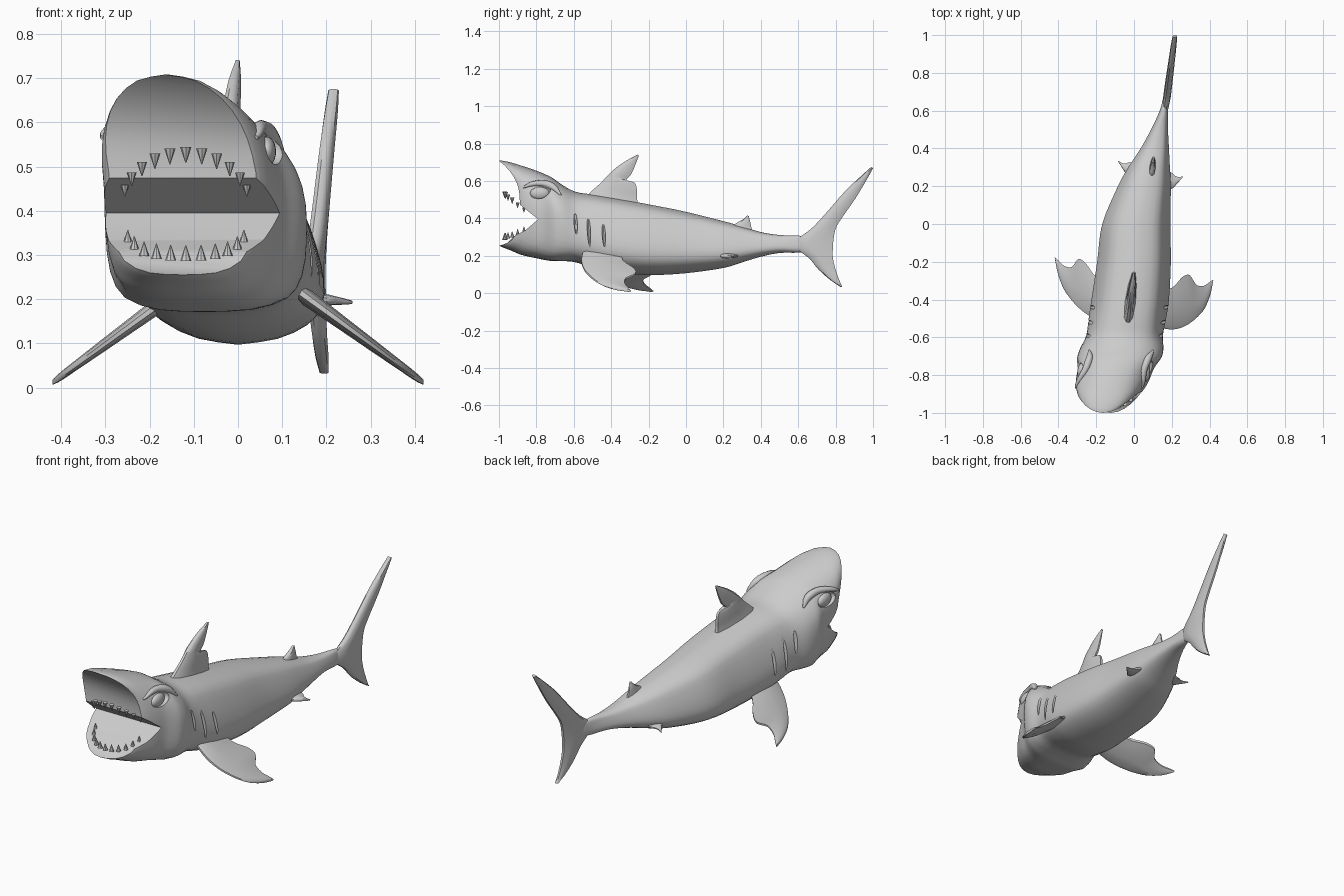
import bpy, bmesh, math
from mathutils import Vector, Matrix
from mathutils.bvhtree import BVHTree

if "Cube" in bpy.data.objects:
    bpy.data.objects.remove(bpy.data.objects["Cube"])


def make(name, bm, angle=40):
    bmesh.ops.recalc_face_normals(bm, faces=bm.faces[:])
    me = bpy.data.meshes.new(name)
    bm.to_mesh(me)
    bm.free()
    ob = bpy.data.objects.new(name, me)
    bpy.context.collection.objects.link(ob)
    smooth(ob, angle)
    return ob


def smooth(ob, angle=40):
    bpy.ops.object.select_all(action='DESELECT')
    ob.select_set(True)
    bpy.context.view_layer.objects.active = ob
    bpy.ops.object.shade_smooth_by_angle(angle=math.radians(angle))


def spline(pts, n):
    """Catmull-Rom refinement of a list of tuples."""
    p = [Vector(q) for q in pts]
    p = [p[0] * 2 - p[1]] + p + [p[-1] * 2 - p[-2]]
    out = []
    for i in range(1, len(p) - 2):
        a, b, c, d = p[i - 1:i + 3]
        for k in range(n):
            t = k / n
            out.append((b * 2 + (c - a) * t + (a * 2 - b * 5 + c * 4 - d) * t * t
                        + (b * 3 - a - c * 3 + d) * t ** 3) * 0.5)
    return out + [p[-2]]


def loft(bm, rings):
    vs = [[bm.verts.new(c) for c in r] for r in rings]
    n = len(vs[0])
    for a, b in zip(vs, vs[1:]):
        for i in range(n):
            bm.faces.new((a[i], a[(i + 1) % n], b[(i + 1) % n], b[i]))
    for end in (vs[0], vs[-1]):      # caps, bridged across as strips
        for i in range(n // 2 - 1):
            q = [end[i], end[i + 1], end[n - 2 - i], end[n - 1 - i]]
            bm.faces.new(q if len(set(q)) == 4 else q[:3])


def fin(name, stations, place):
    """stations: lead point, trail point, thickness; place maps (p, q, offset) to 3D."""
    flat = spline([(*l, *t, w) for l, t, w in stations], 3)
    rings = []
    for s in flat:
        l, t, w = Vector(s[0:2]), Vector(s[2:4]), s[4]
        prof = [(0, .15), (.1, .4), (.4, .5), (.75, .38), (1, .15)]
        prof += [(u, -o) for u, o in reversed(prof)]
        rings.append([place(*l.lerp(t, u), o * w) for u, o in prof])
    bm = bmesh.new()
    loft(bm, rings)
    return make(name, bm)


def ellipsoid(name, loc, size, rot=Matrix()):
    bm = bmesh.new()
    bmesh.ops.create_uvsphere(bm, u_segments=20, v_segments=12, radius=1)
    bm.transform(Matrix.Translation(loc) @ rot @ Matrix.Diagonal((*size, 1)))
    return make(name, bm)


def cut(ob, cutter):
    cutter.hide_render = True
    m = ob.modifiers.new("cut", 'BOOLEAN')
    m.operation, m.solver, m.object = 'DIFFERENCE', 'EXACT', cutter
    bpy.context.view_layer.objects.active = ob
    bpy.ops.object.modifier_apply(modifier=m.name)
    bpy.data.objects.remove(cutter)


# Body and head: y, centre x, half width, top, bottom, head-shape blend
ST = [(-1.0, -.125, .165, .708, .255, 1), (-.98, -.122, .173, .708, .245, 1),
      (-.94, -.117, .184, .70, .23, 1), (-.88, -.108, .193, .682, .205, 1),
      (-.80, -.095, .20, .655, .187, 1), (-.72, -.08, .22, .62, .172, 1),
      (-.66, -.065, .22, .578, .172, .9), (-.59, -.05, .203, .542, .165, .5),
      (-.5, -.035, .205, .528, .135, .15), (-.4, -.02, .205, .512, .112, 0),
      (-.2, 0, .195, .475, .097, 0), (0, .012, .18, .435, .107, 0),
      (.2, .055, .14, .385, .135, 0), (.3, .08, .11, .357, .165, 0),
      (.4, .11, .075, .327, .195, 0), (.5, .135, .045, .311, .215, 0),
      (.6, .158, .022, .308, .217, 0), (.67, .165, .01, .295, .23, 0)]
BODY = spline([(0, 1), (.3, .975), (.62, .9), (.79, .75), (.92, .57), (1, .38),
               (.97, .23), (.8, .12), (.45, .035), (0, 0)], 2)
HEAD = spline([(0, 1), (.4, .97), (.72, .88), (.92, .75), (1, .6), (1, .4),
               (.95, .2), (.8, .07), (.45, .01), (0, 0)], 2)
rings = []
for y, cx, hw, zt, zb, h in spline(ST, 4):
    half = [b.lerp(a, min(max(h, 0), 1)) for a, b in zip(HEAD, BODY)]
    full = [(u, v) for u, v in half] + [(-u, v) for u, v in half[-2:0:-1]]
    front = min(max((-.7 - y) / .3, 0), 1)      # rounds the jaws in plan, leans the snout
    rings.append([(cx + u * hw - .04 * front * max(0, v - .5) * 2,
                   y + .11 * front * u * u, zb + v * (zt - zb)) for u, v in full])
bm = bmesh.new()
loft(bm, [r[1:] + r[:1] for r in rings])
bmesh.ops.dissolve_degenerate(bm, dist=1e-6, edges=bm.edges[:])
bmesh.ops.holes_fill(bm, edges=[e for e in bm.edges if e.is_boundary], sides=0)
bmesh.ops.recalc_face_normals(bm, faces=bm.faces[:])
tree = BVHTree.FromBMesh(bm)
body = make("body", bm)


def skin(side, y, z, out=0.0):
    """Point on the body side at (y, z), pushed outward."""
    hit, nor, _, _ = tree.ray_cast(Vector((side, y, z)), Vector((-side, 0, 0)))
    return hit + nor * out


# Open mouth: wedge cut through the head
ROOF = [(-1.1, .615), (-.98, .55), (-.89, .475), (-.79, .395)]
FLOOR = [(-1.1, .262), (-.99, .283), (-.93, .30), (-.86, .335), (-.79, .395)]
outline = ROOF + FLOOR[-2::-1]
bm = bmesh.new()
loft(bm, [[(x, y, z) for y, z in outline] for x in (-.6, .6)])
bm.faces.ensure_lookup_table()
bmesh.ops.delete(bm, geom=[f for f in bm.faces if abs(f.normal.x) > .9 or
                           len({round(v.co.x, 2) for v in f.verts}) == 1], context='FACES_ONLY')
bmesh.ops.holes_fill(bm, edges=[e for e in bm.edges if e.is_boundary], sides=0)
cut(body, make("mouth_cutter", bm))

# Gill slits and eye sockets
for s in (-1, 1):
    for y, z, r in ((-.59, .38, .07), (-.52, .345, .105), (-.44, .32, .085)):
        tilt = Matrix.Rotation(.06, 4, 'X')
        cut(body, ellipsoid("gill_cutter", skin(s, y, z), (.018, .009, r), tilt))
    cut(body, ellipsoid("socket_cutter", skin(s, -.785, .54, .008), (.03, .066, .038)))
smooth(body, 35)

# Eyes and brows
for s, n in ((-1, "left"), (1, "right")):
    ellipsoid("eye_" + n, skin(s, -.785, .538, -.014), (.022, .052, .034))
    cu = bpy.data.curves.new("brow_" + n, 'CURVE')
    cu.dimensions, cu.bevel_depth, cu.bevel_resolution = '3D', .017, 2
    cu.use_fill_caps = True
    path = spline([(-.87, .565, .3), (-.82, .583, .8), (-.76, .585, 1.1),
                   (-.71, .565, 1.1), (-.67, .525, .3)], 3)
    sp = cu.splines.new('POLY')
    sp.points.add(len(path) - 1)
    for p, (y, z, r) in zip(sp.points, path):
        p.co = (*skin(s, y, z, .002), 1)
        p.radius = r
    ob = bpy.data.objects.new("brow_" + n, cu)
    bpy.context.collection.objects.link(ob)
    bpy.ops.object.select_all(action='DESELECT')
    ob.select_set(True)
    bpy.context.view_layer.objects.active = ob
    bpy.ops.object.convert(target='MESH')
    smooth(bpy.context.view_layer.objects.active, 50)


# Teeth along the jaw edges
def height(line, y):
    for (y0, z0), (y1, z1) in zip(line, line[1:]):
        if y0 <= y <= y1:
            return z0 + (z1 - z0) * (y - y0) / (y1 - y0)


for name, line, width, up in (("upper_teeth", ROOF, .145, -1), ("lower_teeth", FLOOR, .138, 1)):
    bm = bmesh.new()
    for i in range(11):
        a = math.radians(-72 + 14.4 * i)
        x, y = -.118 + width * math.sin(a), -.82 - .15 * math.cos(a)
        size = .022 + .014 * math.cos(a)
        rot = Matrix.Rotation(0 if up > 0 else math.pi, 4, 'X')
        bmesh.ops.create_cone(bm, cap_ends=True, segments=8, radius1=.36 * size, radius2=.001,
                              depth=size, matrix=Matrix.Translation(
                                  (x, y, height(line, y) + up * size * .42)) @ rot)
    make(name, bm)

# Tail fin, from upper tip to lower tip
fin("tail_fin", [((.99, .675), (1.0, .668), .024), ((.94, .63), (.965, .605), .03),
                 ((.85, .545), (.905, .505), .034), ((.75, .43), (.835, .405), .038),
                 ((.67, .345), (.80, .345), .04), ((.60, .29), (.788, .28), .04),
                 ((.60, .235), (.785, .235), .04), ((.66, .185), (.785, .19), .038),
                 ((.71, .125), (.80, .125), .034), ((.77, .072), (.82, .07), .03),
                 ((.825, .034), (.836, .032), .02)],
    lambda y, z, o: (.165 + .13 * (y - .6) + o, y, z))

# Dorsal fins
fin("front_dorsal_fin", [((-.56, .49), (-.25, .455), .07), ((-.50, .55), (-.262, .505), .05),
                         ((-.455, .59), (-.262, .55), .045), ((-.43, .618), (-.275, .592), .04),
                         ((-.41, .638), (-.32, .603), .04), ((-.385, .662), (-.297, .63), .036),
                         ((-.33, .702), (-.275, .675), .028), ((-.26, .741), (-.252, .735), .01)],
    lambda y, z, o: (.03 + .12 * y + o, y, z))
fin("rear_dorsal_fin", [((.23, .345), (.37, .31), .03), ((.27, .375), (.35, .35), .025),
                        ((.305, .395), (.345, .375), .02), ((.328, .416), (.336, .412), .01)],
    lambda y, z, o: (.088 + .1 * (y - .2) + o * 1.2, y, z))

# Paired fins, mirrored about the slightly turned body axis
for s, n in ((-1, "left"), (1, "right")):
    fin("pectoral_fin_" + n,
        [((.12, -.53), (.12, -.33), .05), ((.2, -.53), (.2, -.31), .042),
         ((.26, -.508), (.255, -.245), .036), ((.305, -.475), (.295, -.228), .032),
         ((.34, -.44), (.33, -.275), .028), ((.375, -.392), (.37, -.274), .024),
         ((.403, -.32), (.40, -.25), .02), ((.418, -.25), (.42, -.235), .012)],
        lambda x, y, o: (s * x, y - .143 * s * x, .172 - .73 * (x - .2) + o))
    fin("pelvic_fin_" + n,
        [((.05, .20), (.05, .31), .035), ((.11, .212), (.11, .30), .026),
         ((.142, .25), (.138, .285), .018), ((.17, .287), (.172, .293), .008)],
        lambda x, y, o: (.087 + s * x, y - .246 * s * x, .21 - .1 * x + o))
